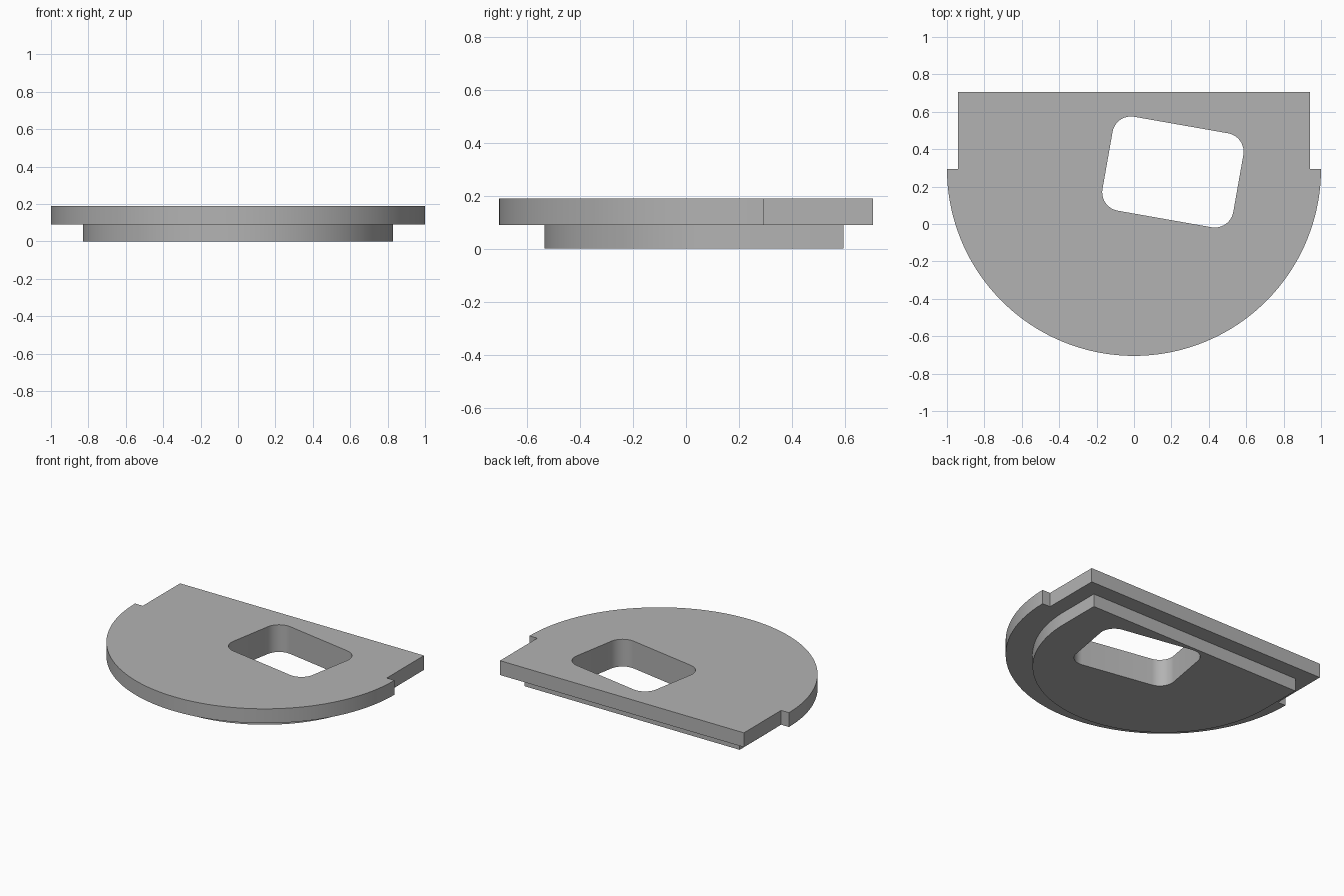
import bpy, bmesh, math
from mathutils import Matrix, Vector

cube = bpy.data.objects.get("Cube")
if cube:
    bpy.data.objects.remove(cube)

ARC_Y = 0.295  # centre of the round front edge

grey = bpy.data.materials.new("plain_grey")
grey.use_nodes = True
grey.diffuse_color = (0.45, 0.45, 0.45, 1)
grey.node_tree.nodes["Principled BSDF"].inputs["Base Color"].default_value = grey.diffuse_color


def arc(cx, cy, r, start, end, steps):
    angles = [math.radians(start + (end - start) * i / steps) for i in range(steps + 1)]
    return [(cx + r * math.cos(a), cy + r * math.sin(a)) for a in angles]


def d_outline(radius, half_width, back):
    """Half disc at the front, straight-sided block at the back."""
    pts = arc(0, ARC_Y, radius, 180, 360, 96)
    if half_width < radius:  # small shoulder
        pts = [(-half_width, ARC_Y)] + pts + [(half_width, ARC_Y)]
    return pts + [(half_width, back), (-half_width, back)]


def window_outline(cx, cy, width, depth, r, tilt):
    """Tilted rectangle with rounded corners."""
    pts = []
    for i, (sx, sy) in enumerate([(1, 1), (-1, 1), (-1, -1), (1, -1)]):
        pts += arc(sx * (width / 2 - r), sy * (depth / 2 - r), r, 90 * i, 90 * i + 90, 12)
    turn = Matrix.Rotation(math.radians(tilt), 2)
    return [turn @ Vector(p) + Vector((cx, cy)) for p in pts]


def plate(name, loops, bottom, top):
    bm = bmesh.new()
    for loop in loops:
        verts = [bm.verts.new((x, y, bottom)) for x, y in loop]
        for a, b in zip(verts, verts[1:] + verts[:1]):
            bm.edges.new((a, b))
    bmesh.ops.triangle_fill(bm, edges=bm.edges[:], use_beauty=True, normal=(0, 0, 1))
    ext = bmesh.ops.extrude_face_region(bm, geom=bm.faces[:], use_keep_orig=True)
    moved = [g for g in ext["geom"] if isinstance(g, bmesh.types.BMVert)]
    bmesh.ops.translate(bm, verts=moved, vec=(0, 0, top - bottom))
    bmesh.ops.recalc_face_normals(bm, faces=bm.faces[:])
    mesh = bpy.data.meshes.new(name)
    bm.to_mesh(mesh)
    bm.free()
    mesh.materials.append(grey)
    obj = bpy.data.objects.new(name, mesh)
    bpy.context.collection.objects.link(obj)
    bpy.ops.object.select_all(action='DESELECT')
    obj.select_set(True)
    bpy.context.view_layer.objects.active = obj
    bpy.ops.object.shade_smooth_by_angle(angle=math.radians(30))


window = window_outline(0.208, 0.278, 0.71, 0.51, 0.1, -10)

# Wide top plate with shoulders, and the smaller plug beneath it
plate("top_plate", [d_outline(1.0, 0.94, 0.705), window], 0.09, 0.19)
plate("lower_plug", [d_outline(0.83, 0.83, 0.595), window], 0, 0.09)
